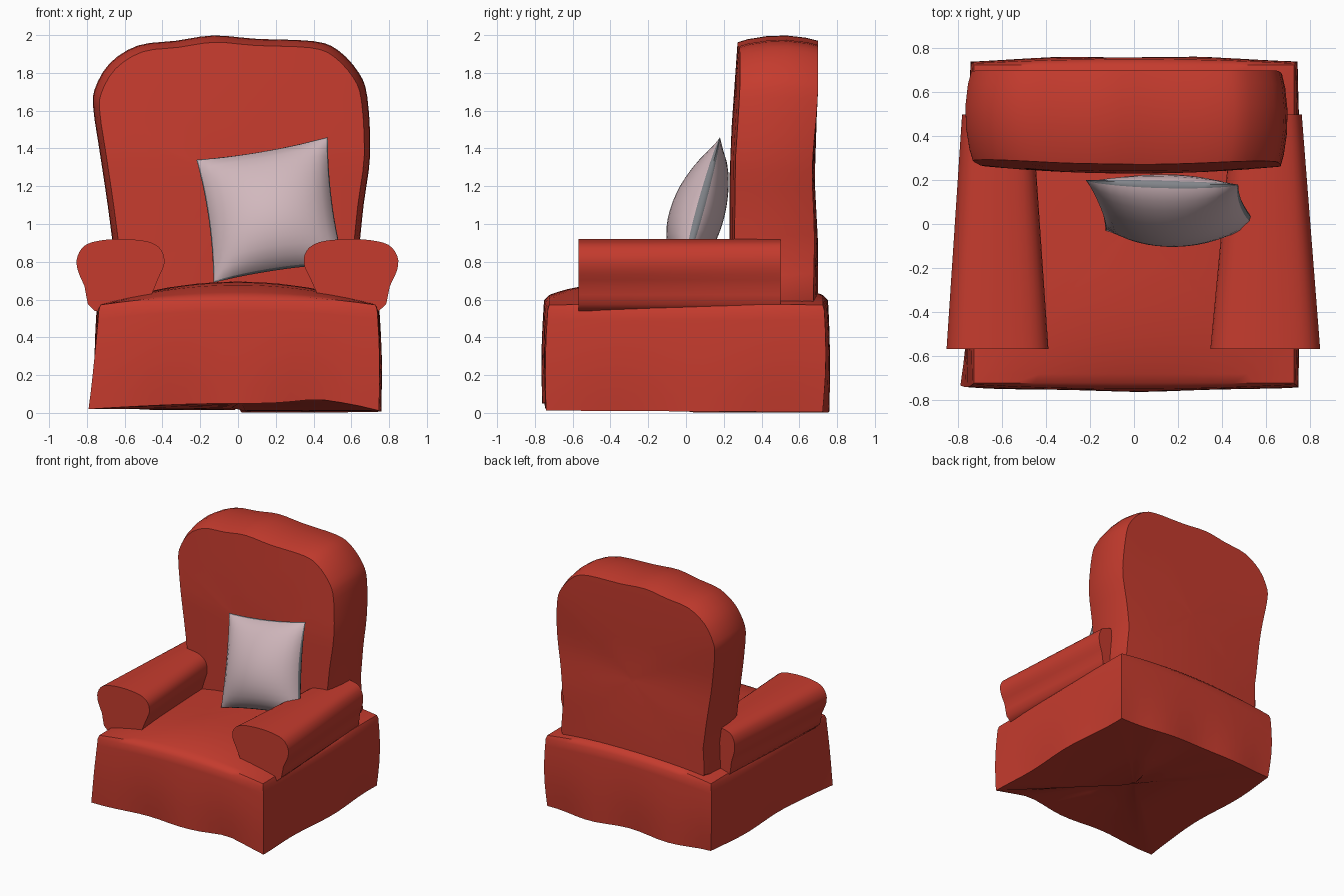
import bpy, bmesh, math
from mathutils import Vector

cube = bpy.data.objects.get("Cube")
if cube:
    bpy.data.objects.remove(cube, do_unlink=True)


def material(name, rgb):
    m = bpy.data.materials.new(name)
    m.use_nodes = True
    m.diffuse_color = (*rgb, 1)
    m.node_tree.nodes["Principled BSDF"].inputs["Base Color"].default_value = (*rgb, 1)
    return m


RED = material("red upholstery", (0.56, 0.044, 0.027))
PINK = material("pale pink cotton", (0.64, 0.48, 0.51))
GREY = material("grey seam", (0.22, 0.23, 0.25))


def finish(name, bm, mats, angle):
    bmesh.ops.remove_doubles(bm, verts=bm.verts, dist=0.0005)
    bmesh.ops.recalc_face_normals(bm, faces=bm.faces)
    mesh = bpy.data.meshes.new(name)
    bm.to_mesh(mesh)
    bm.free()
    for m in mats:
        mesh.materials.append(m)
    ob = bpy.data.objects.new(name, mesh)
    bpy.context.collection.objects.link(ob)
    bpy.ops.object.select_all(action='DESELECT')
    ob.select_set(True)
    bpy.context.view_layer.objects.active = ob
    bpy.ops.object.shade_smooth_by_angle(angle=math.radians(angle))
    return ob


def loft(name, rings, angle=40):
    """Skin closed rings of points and cap both ends."""
    bm = bmesh.new()
    vs = [[bm.verts.new(p) for p in ring] for ring in rings]
    n = len(vs[0])
    for a, b in zip(vs, vs[1:]):
        for i in range(n):
            j = (i + 1) % n
            bm.faces.new((a[i], a[j], b[j], b[i]))
    bm.faces.new(vs[0])
    bm.faces.new(vs[-1])
    return finish(name, bm, [RED], angle)


def rounded(points, steps=3):
    """Closed Catmull-Rom curve through 2D points."""
    pts = [Vector(p) for p in points]
    n, out = len(pts), []
    for i in range(n):
        a, b, c, d = (pts[(i + k) % n] for k in (-1, 0, 1, 2))
        for s in range(steps):
            t = s / steps
            out.append(0.5 * (2 * b + (c - a) * t + (2 * a - 5 * b + 4 * c - d) * t ** 2
                              + (3 * b - a - 3 * c + d) * t ** 3))
    return out


# Seat base: square plan, flared wavy skirt below, domed cushion on top
SIDE = 16
steps = [-1 + 2 * i / SIDE for i in range(SIDE)]
square = ([(t, -1) for t in steps] + [(1, t) for t in steps]
          + [(-t, 1) for t in steps] + [(-1, -t) for t in steps])


def seat_top(u, v):
    return 0.57 + 0.05 * (1 - u * u) + 0.075 * (1 - u * u) * (1 - v ** 4)


def hem(u, v):
    front = 0.02 + 0.03 * (1 - u * u) + 0.03 * math.exp(-((u - 0.6) / 0.25) ** 2)
    rear = 0.016 - 0.012 * u + 0.012 * math.cos(u * 5) * (1 - u * u)
    f = (1 - v) / 2
    return front * f + rear * (1 - f) - 0.01 * f * (u > 0.99)


def base_ring(h, scale=1.0):
    ring = []
    for u, v in square:
        low = (1 - h) ** 2
        wave = 0.012 * low * math.sin(7 * u + 5 * v)
        x = u * (0.735 + 0.012 * (1 - v * v) + wave * abs(u) ** 6 + 0.012 * math.sin(h * 3))
        y = v * (0.73 + 0.02 * (1 - u * u) + wave * abs(v) ** 6 + 0.012 * math.sin(h * 3))
        if u < 0 and v < 0:
            x -= 0.05 * low * abs(u) ** 4 * abs(v) ** 4
        z0 = hem(u, v)
        ring.append((x * scale, y * scale, z0 + (seat_top(u, v) - 0.025 - z0) * h))
    return ring


def dome_ring(s):
    return [(0.74 * s * u, 0.735 * s * v, seat_top(s * u, s * v)) for u, v in square]


loft("seat_base",
     [[(x * s, y * s, z) for x, y, z in base_ring(0)] for s in (0.05, 0.5)]
     + [base_ring(h) for h in (0, 0.15, 0.35, 0.55, 0.75, 0.9, 1)]
     + [dome_ring(s) for s in (0.985, 0.93, 0.85, 0.7, 0.5, 0.3, 0.05)])

# Backrest: uneven arched outline, padded front and rear faces
outline = rounded([
    (-0.6, 0.5), (-0.65, 0.8), (-0.69, 1.1), (-0.735, 1.4), (-0.765, 1.6), (-0.76, 1.71),
    (-0.68, 1.85), (-0.53, 1.945), (-0.33, 1.97), (-0.13, 1.998), (0.1, 1.98), (0.4, 1.968),
    (0.53, 1.92), (0.64, 1.8), (0.685, 1.67), (0.7, 1.37), (0.665, 1.1), (0.64, 0.85),
    (0.61, 0.5), (0, 0.48)])


def back_ring(depth, scale):
    ring = []
    for p in outline:
        x, z = p.x * scale, 1.2 + (p.y - 1.2) * scale
        front = 0.23 + 0.035 * (x / 0.7) ** 2 + 0.07 * max(0, z - 1.35)
        rear = 0.70 - 0.02 * math.exp(-((z - 1.3) / 0.25) ** 2)
        rear -= 0.03 * (x / 0.7) ** 2 * max(0, min(1, 1.7 - z))
        ring.append((x, front + (rear - front) * depth, z))
    return ring


loft("backrest", [back_ring(d, s) for d, s in (
    (0, 0.04), (0, 0.4), (0, 0.75), (0, 0.955), (0.12, 0.975), (0.35, 0.995), (0.6, 1),
    (0.85, 0.985), (1, 0.965), (1, 0.75), (1, 0.4), (1, 0.04))], 35)

# Armrests: mushroom section tapering toward the backrest
section = rounded([
    (-0.6, 0.54), (-0.83, 0.67), (-0.99, 0.76), (-0.99, 0.83), (-0.8, 0.89), (-0.4, 0.915),
    (0.1, 0.92), (0.65, 0.905), (0.93, 0.86), (0.99, 0.79), (0.87, 0.72), (0.66, 0.6),
    (0.62, 0.54)])


def arm(name, sign, front_x, front_half, rear_x, rear_half):
    rings = []
    for t in (0, 0.25, 0.5, 0.75, 1):
        cx = front_x + (rear_x - front_x) * t
        half = front_half + (rear_half - front_half) * t
        rings.append([(sign * (cx + half * -p.x), -0.57 + 1.07 * t, p.y) for p in section])
    loft(name, rings)


arm("right_armrest", -1, 0.62, 0.232, 0.622, 0.16)
arm("left_armrest", 1, 0.596, 0.25, 0.605, 0.158)

# Throw pillow: two puffed sheets joined along a thin seam
LOW = Vector((-0.13, -0.03, 0.69)), Vector((0.56, 0.0, 0.79))
HIGH = Vector((-0.22, 0.2, 1.34)), Vector((0.475, 0.18, 1.46))
FACING = Vector((0, -0.96, 0.28))
N = 14
params = [-1, -0.98] + [-0.98 + 1.96 * i / N for i in range(1, N)] + [0.98, 1]


def pillow_point(u, v, puff):
    a = (1 + u * (1 - 0.06 * (1 - v * v))) / 2
    b = (1 + v * (1 - 0.05 * (1 - u * u))) / 2
    flat = LOW[0].lerp(LOW[1], a).lerp(HIGH[0].lerp(HIGH[1], a), b)
    bulge = max(0, (1 - u * u) * (1 - v * v)) ** 0.6
    return flat + FACING * puff * bulge * (1 - 0.15 * v)


bm = bmesh.new()
last = len(params) - 2
for puff in (0.165, -0.12):
    grid = [[bm.verts.new(pillow_point(u, v, puff)) for u in params] for v in params]
    for j in range(last + 1):
        for i in range(last + 1):
            f = bm.faces.new((grid[j][i], grid[j][i + 1], grid[j + 1][i + 1], grid[j + 1][i]))
            f.material_index = int(i in (0, last) or j in (0, last))
finish("throw_pillow", bm, [PINK, GREY], 50)
